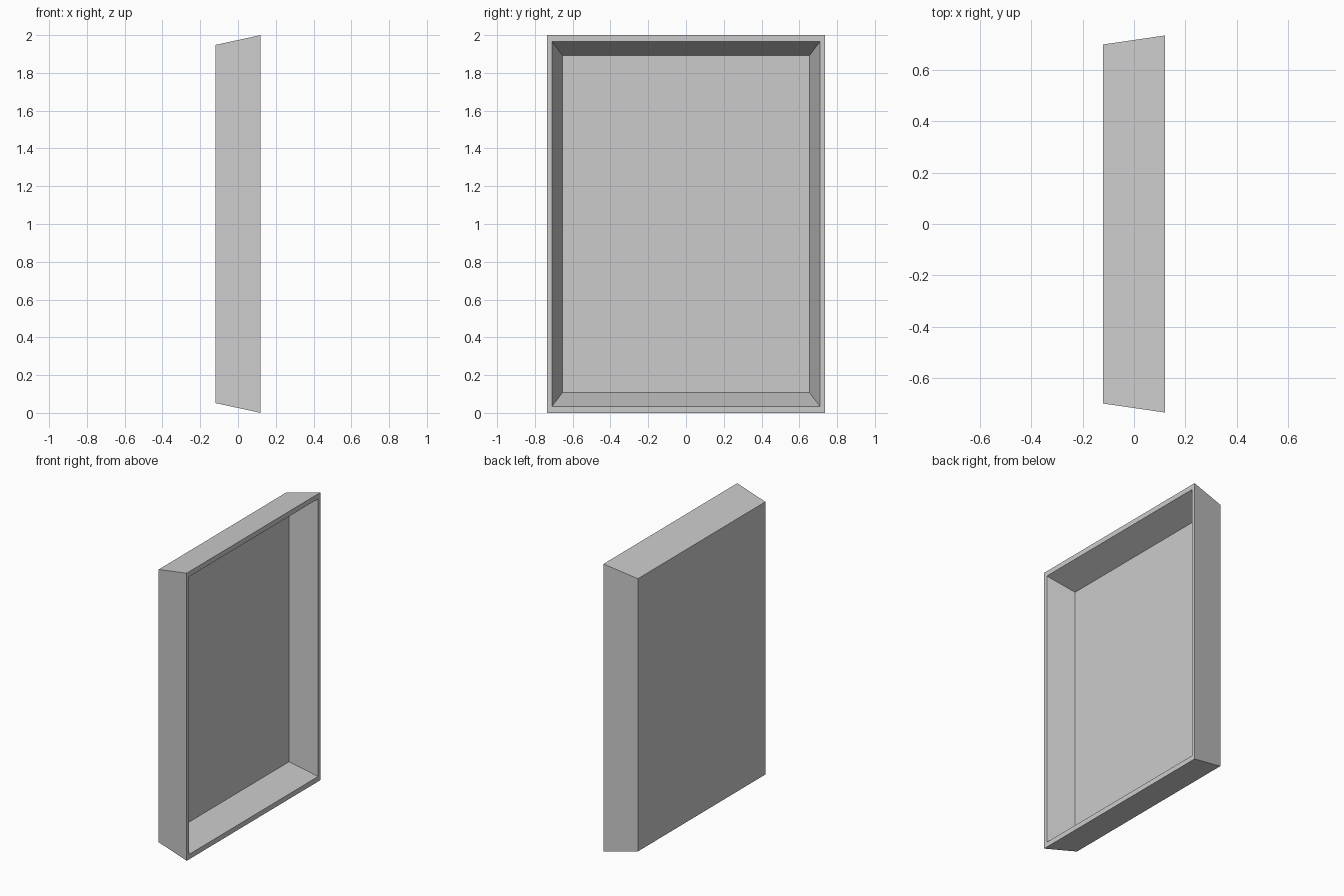
import bpy, bmesh

if "Cube" in bpy.data.objects:
    bpy.data.objects.remove(bpy.data.objects["Cube"])

# Rectangular rings along the tray wall: (x, half width, half height)
RINGS = [
    (-0.12, 0.70, 0.948),    # outer back
    (0.12, 0.735, 1.0),      # outer rim
    (0.12, 0.709, 0.965),    # inner rim
    (-0.065, 0.653, 0.891),  # recessed panel
]
CENTRE_Z = 1.0


def add_ring(bm, x, half_w, half_h):
    corners = [(-1, -1), (1, -1), (1, 1), (-1, 1)]
    return [bm.verts.new((x, sy * half_w, CENTRE_Z + sz * half_h)) for sy, sz in corners]


# Tapered open tray with a recessed panel
bm = bmesh.new()
rings = [add_ring(bm, *r) for r in RINGS]
for a, b in zip(rings, rings[1:]):
    for i in range(4):
        j = (i + 1) % 4
        bm.faces.new((a[i], a[j], b[j], b[i]))
bm.faces.new(rings[0])
bm.faces.new(rings[-1])
bmesh.ops.recalc_face_normals(bm, faces=bm.faces)

mesh = bpy.data.meshes.new("tray_frame")
bm.to_mesh(mesh)
bm.free()
bpy.context.collection.objects.link(bpy.data.objects.new("tray_frame", mesh))
